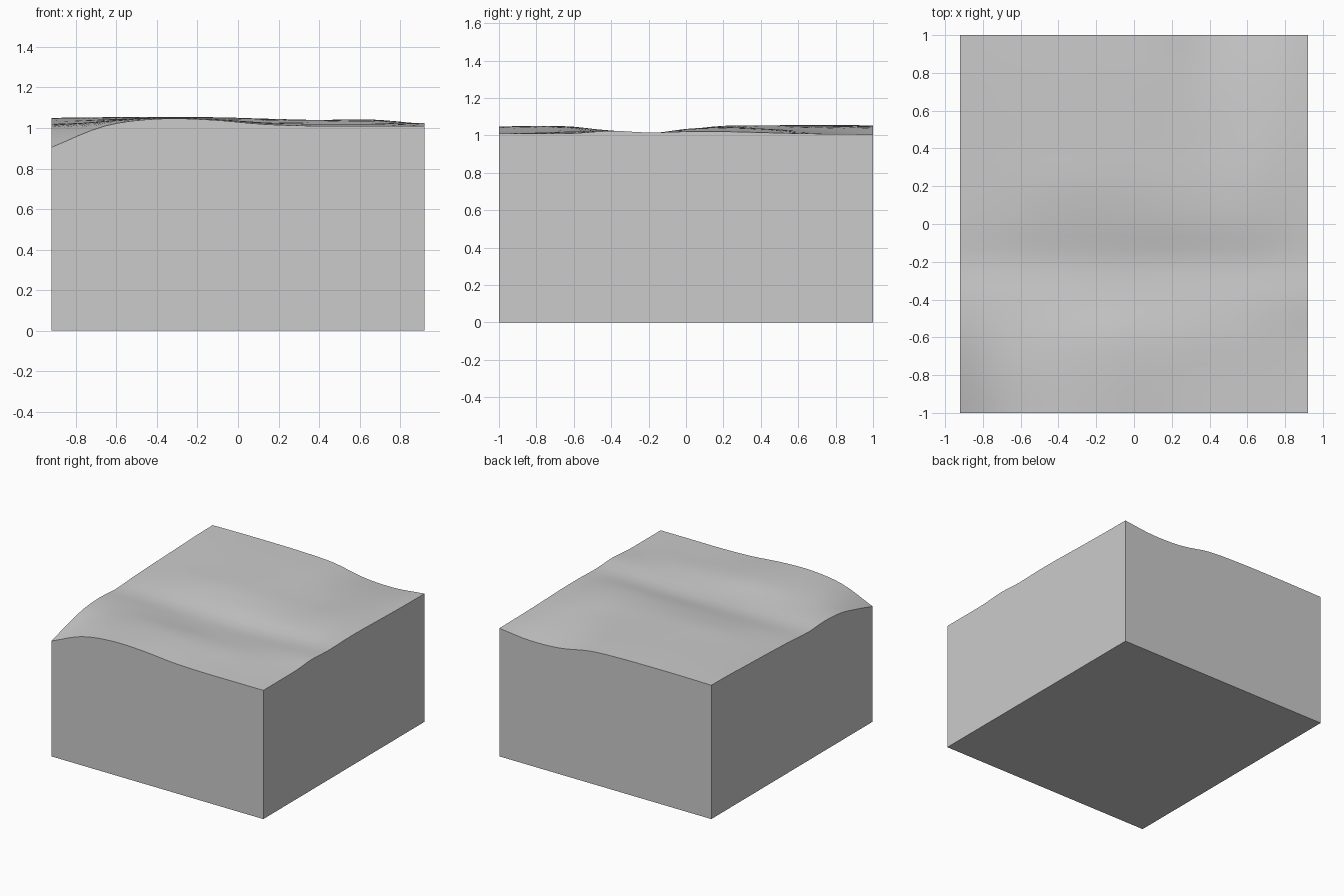
import bpy, bmesh, math

if "Cube" in bpy.data.objects:
    bpy.data.objects.remove(bpy.data.objects["Cube"])

HALF_X, HALF_Y = 0.92, 1.0
NX, NY = 28, 30

# Control heights of the rolling top, in thousandths above or below z = 1
# (rows run front to back, columns left to right)
RELIEF = [
    [-95, 10, 45, 40, 18, 10, 10, 10],
    [-40, 30, 50, 45, 25, 14, 14, 10],
    [5, 35, 46, 41, 26, 20, 20, 11],
    [18, 26, 22, 12, 7, 10, 20, 24],
    [8, 10, 5, 0, -4, 0, 10, 15],
    [20, 28, 30, 30, 29, 30, 34, 20],
    [28, 40, 50, 50, 45, 40, 42, 20],
    [35, 45, 52, 53, 45, 36, 35, 15],
    [41, 50, 54, 53, 45, 30, 20, 10],
    [48, 53, 55, 53, 44, 14, 2, 7],
    [50, 53, 53, 50, 37, -10, -20, 5],
]


def spline(vals, t):
    """Catmull-Rom through evenly spaced values, t in 0..1."""
    n = len(vals) - 1
    i = min(int(t * n), n - 1)
    f = t * n - i
    b, c = vals[i], vals[i + 1]
    a = vals[i - 1] if i > 0 else 2 * b - c
    d = vals[i + 2] if i + 2 <= n else 2 * c - b
    return b + 0.5 * f * (c - a + f * (2*a - 5*b + 4*c - d + f * (3*(b - c) + d - a)))


def height(u, v):
    return 1 + spline([spline(row, u) for row in RELIEF], v) / 1000


# Rolling top surface
bm = bmesh.new()
bmesh.ops.create_grid(bm, x_segments=NX, y_segments=NY, size=1)
for vert in bm.verts:
    u = min(max((vert.co.x + 1) / 2, 0), 1)
    v = min(max((vert.co.y + 1) / 2, 0), 1)
    vert.co = ((2 * u - 1) * HALF_X, (2 * v - 1) * HALF_Y, height(u, v))
for face in bm.faces:
    face.smooth = True

# Straight walls down to a flat base
rim = [e for e in bm.edges if e.is_boundary]
new = bmesh.ops.extrude_edge_only(bm, edges=rim)["geom"]
for g in new:
    if isinstance(g, bmesh.types.BMVert):
        g.co.z = 0
base = [e for e in bm.edges if e.is_boundary]
bmesh.ops.contextual_create(bm, geom=base)
bmesh.ops.recalc_face_normals(bm, faces=bm.faces)

mesh = bpy.data.meshes.new("terrain_block")
bm.to_mesh(mesh)
bm.free()
block = bpy.data.objects.new("terrain_block", mesh)
bpy.context.collection.objects.link(block)

# Smooth top, crisp block edges
bpy.context.view_layer.objects.active = block
block.select_set(True)
bpy.ops.object.shade_smooth_by_angle(angle=math.radians(35))
